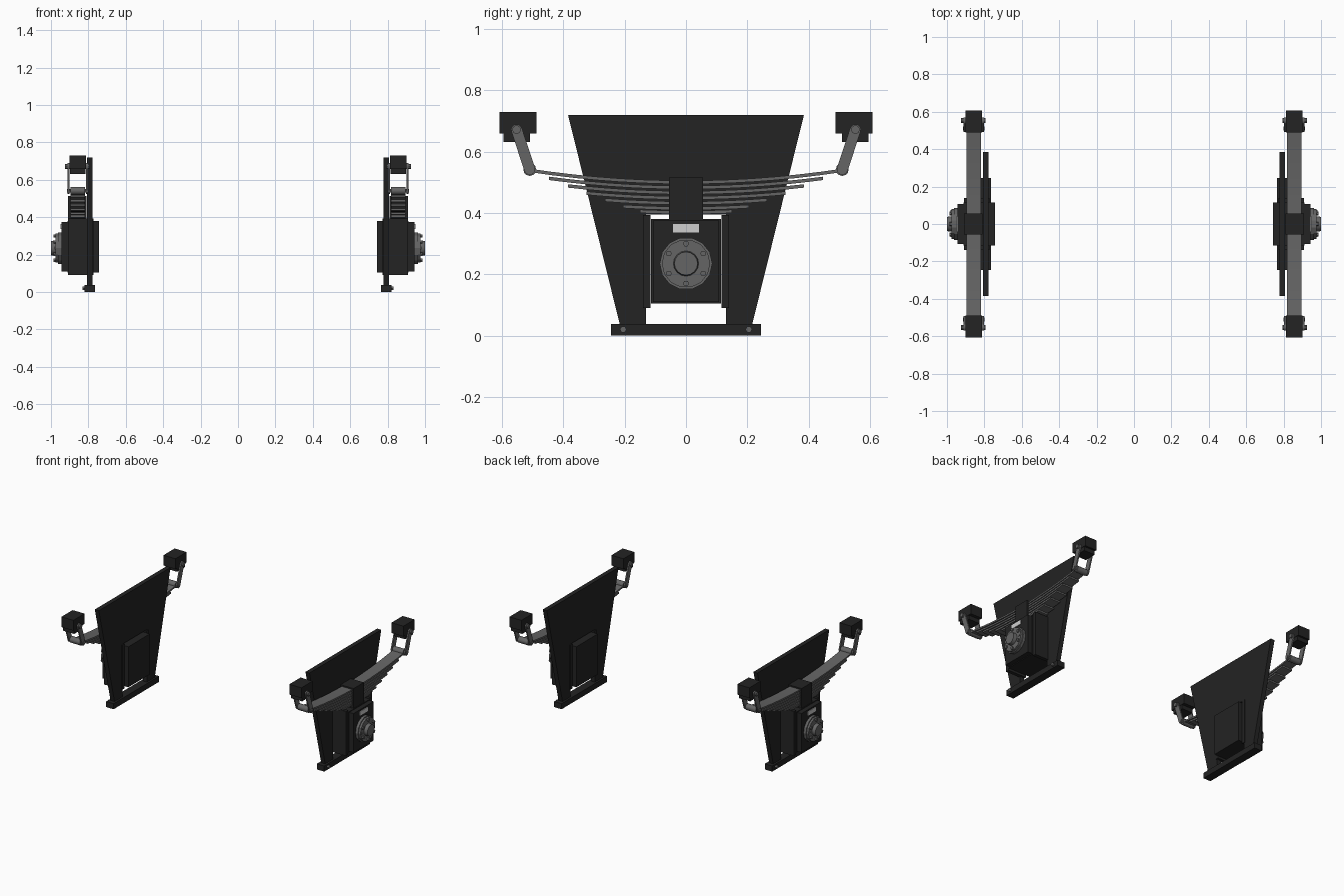
import bpy, bmesh, math
from mathutils import Matrix, Vector

if "Cube" in bpy.data.objects:
    bpy.data.objects.remove(bpy.data.objects["Cube"])


def material(name, v):
    m = bpy.data.materials.new(name)
    m.diffuse_color = (v, v, v, 1)
    m.use_nodes = True
    m.node_tree.nodes["Principled BSDF"].inputs["Base Color"].default_value = m.diffuse_color
    return m


BLACK = material("black iron", 0.017)
STEEL = material("grey steel", 0.13)
PALE = material("pale label", 0.62)


def finish(name, bm, mat, mirror_y=False, smooth=False):
    """Turn a bmesh in world space into an object, mirrored to the other side."""
    bmesh.ops.recalc_face_normals(bm, faces=bm.faces)
    me = bpy.data.meshes.new(name)
    bm.to_mesh(me)
    bm.free()
    ob = bpy.data.objects.new(name, me)
    bpy.context.collection.objects.link(ob)
    me.materials.append(mat)
    mod = ob.modifiers.new("mirror", 'MIRROR')
    mod.use_axis = (True, mirror_y, False)
    mod.use_mirror_merge = False
    if smooth:
        bpy.ops.object.select_all(action='DESELECT')
        ob.select_set(True)
        bpy.context.view_layer.objects.active = ob
        bpy.ops.object.shade_smooth_by_angle(angle=math.radians(35))
    return ob


def add_box(bm, x, y, z):
    size = Matrix.Diagonal((x[1] - x[0], y[1] - y[0], z[1] - z[0], 1))
    mid = Matrix.Translation((sum(x) / 2, sum(y) / 2, sum(z) / 2))
    bmesh.ops.create_cube(bm, size=1, matrix=mid @ size)


def box(name, x, y, z, mat, mirror_y=False):
    bm = bmesh.new()
    add_box(bm, x, y, z)
    return finish(name, bm, mat, mirror_y)


def add_rod(bm, x, y, z, r, sides, r2=None):
    """Cylinder lying along x."""
    m = Matrix.Translation((sum(x) / 2, y, z)) @ Matrix.Rotation(math.pi / 2, 4, 'Y')
    bmesh.ops.create_cone(bm, cap_ends=True, segments=sides, radius1=r,
                          radius2=r if r2 is None else r2, depth=x[1] - x[0], matrix=m)


def add_prism(bm, outline, x):
    """Extrude a (y, z) outline along x."""
    a = [bm.verts.new((x[0], p[0], p[1])) for p in outline]
    b = [bm.verts.new((x[1], p[0], p[1])) for p in outline]
    n = len(a)
    bm.faces.new(a)
    bm.faces.new(b[::-1])
    for i in range(n):
        bm.faces.new((a[i], a[(i + 1) % n], b[(i + 1) % n], b[i]))


# Tapered guard plate with a slot for the axle box
bm = bmesh.new()
half = [(0.385, 0.72), (0.212, 0.02), (0.13, 0.02), (0.13, 0.395)]
add_prism(bm, half + [(-y, z) for y, z in reversed(half)], (0.777, 0.807))
finish("guard_plate", bm, BLACK)

# Foot bar tying the two legs, with its bolts
box("foot_bar", (0.764, 0.82), (-0.245, 0.245), (0.0, 0.038), BLACK)
bm = bmesh.new()
add_rod(bm, (0.815, 0.832), 0.205, 0.02, 0.011, 6)
finish("foot_bolt", bm, STEEL, True)

# Axle box, its cover and the side guides
box("axle_box", (0.744, 0.912), (-0.115, 0.115), (0.105, 0.38), BLACK)
box("axle_box_cover", (0.91, 0.944), (-0.108, 0.108), (0.11, 0.375), BLACK)
box("box_guide", (0.772, 0.91), (0.116, 0.14), (0.09, 0.393), BLACK, True)
box("label_plate", (0.943, 0.948), (-0.042, 0.042), (0.336, 0.364), PALE)

# Round end cover with stepped rings, bolts and cap
HUB = 0.235
bm = bmesh.new()
add_rod(bm, (0.94, 0.962), 0, HUB, 0.086, 14)
add_rod(bm, (0.96, 0.976), 0, HUB, 0.079, 14)
finish("hub_cover", bm, STEEL)
bm = bmesh.new()
add_rod(bm, (0.97, 1.0), 0, HUB, 0.042, 16, 0.038)
finish("hub_cap", bm, STEEL, smooth=True)
bm = bmesh.new()
for i in range(6):
    a = math.radians(90 + 60 * i)
    add_rod(bm, (0.97, 0.986), 0.065 * math.cos(a), HUB + 0.065 * math.sin(a), 0.01, 6)
for s in (-1, 1):
    add_rod(bm, (0.97, 0.98), 0.065 * s, HUB, 0.009, 3)
finish("hub_bolts", bm, STEEL)

# Leaf spring: shorter leaves towards the bottom, all gently curved
LEAVES = [(0.51, 0.500), (0.447, 0.483), (0.385, 0.466), (0.325, 0.449),
          (0.265, 0.432), (0.205, 0.415), (0.15, 0.402)]
SEGS, THICK = 14, 0.011
bm = bmesh.new()
for reach, z0 in LEAVES:
    ys = [reach * (2 * i / SEGS - 1) for i in range(SEGS + 1)]
    lower = [(y, z0 + 0.15 * y * y - THICK / 2) for y in ys]
    upper = [(y, z + THICK) for y, z in reversed(lower)]
    add_prism(bm, lower + upper, (0.817, 0.896))
finish("leaf_spring", bm, STEEL, smooth=True)

# Buckle clamping the leaves, seated on the axle box
box("spring_buckle", (0.81, 0.908), (-0.055, 0.055), (0.378, 0.515), BLACK)

# Eyes at the spring ends
LOW, HIGH = Vector((0.51, 0.542)), Vector((0.553, 0.672))
bm = bmesh.new()
add_rod(bm, (0.817, 0.896), LOW.x, LOW.y, 0.021, 12)
finish("spring_eye", bm, STEEL, True, True)

# Pairs of hanger links with rounded ends
bm = bmesh.new()
axis = (HIGH - LOW).normalized()
side = Vector((-axis.y, axis.x))
outline = []
for centre, sign in ((LOW, -1), (HIGH, 1)):
    for i in range(7):
        a = math.pi * i / 6
        outline.append(centre + 0.018 * sign * (-side * math.cos(a) + axis * math.sin(a)))
for x in ((0.803, 0.812), (0.902, 0.911)):
    add_prism(bm, outline, x)
finish("hanger_link", bm, STEEL, True)

# Pins through the links
bm = bmesh.new()
add_rod(bm, (0.799, 0.915), LOW.x, LOW.y, 0.011, 10)
add_rod(bm, (0.793, 0.924), HIGH.x, HIGH.y, 0.014, 10)
finish("hanger_pin", bm, STEEL, True, True)

# Frame brackets holding the links
bm = bmesh.new()
add_box(bm, (0.812, 0.902), (0.488, 0.608), (0.66, 0.73))
add_box(bm, (0.815, 0.899), (0.51, 0.595), (0.632, 0.665))
finish("frame_bracket", bm, BLACK, True)
